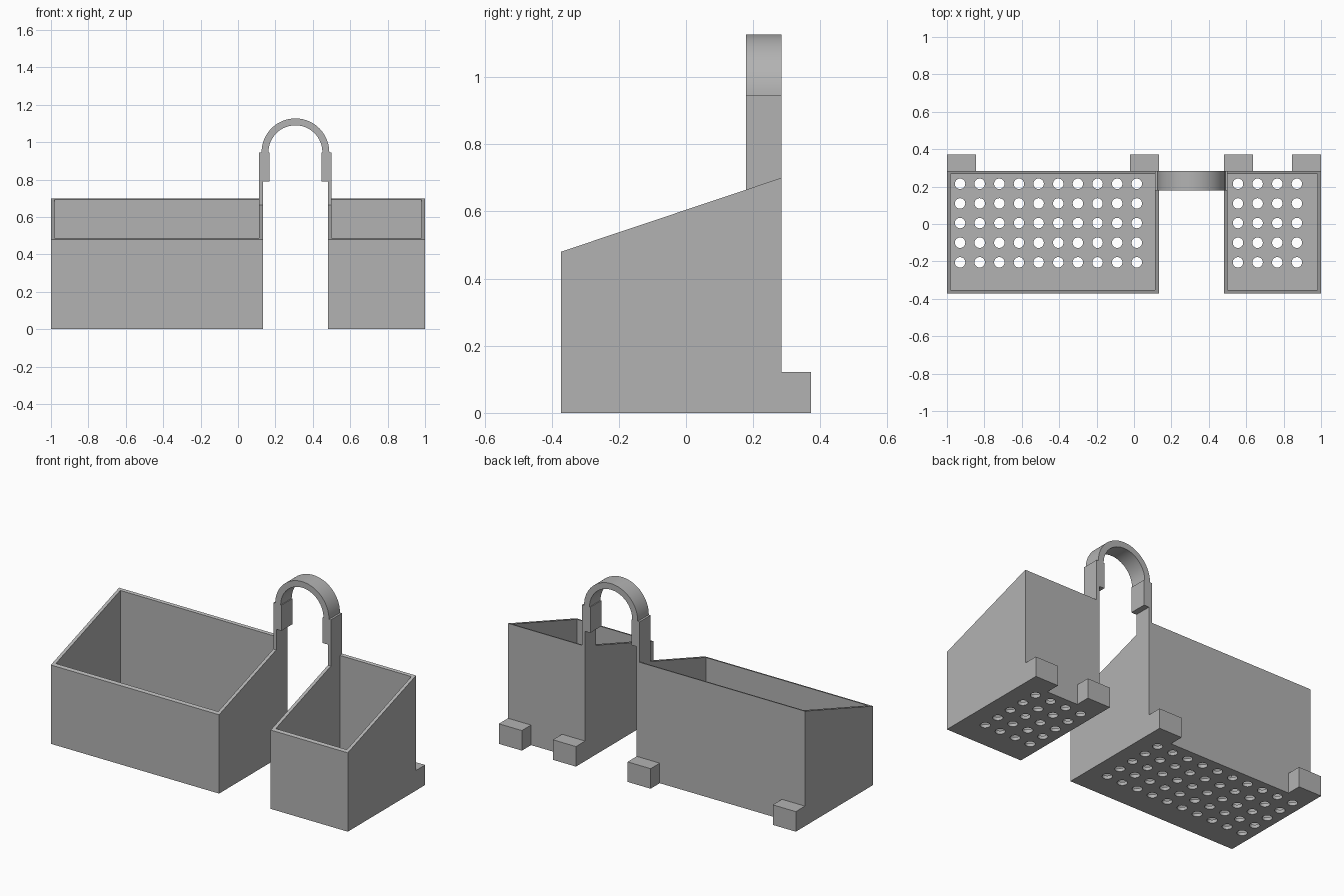
import bpy, bmesh, math
from mathutils import Vector

cube = bpy.data.objects.get("Cube")
if cube:
    bpy.data.objects.remove(cube, do_unlink=True)

grey = bpy.data.materials.new("plain_grey")
grey.use_nodes = True
GREY = (0.45, 0.45, 0.45, 1)
grey.diffuse_color = GREY
grey.node_tree.nodes["Principled BSDF"].inputs["Base Color"].default_value = GREY

# Shared dimensions
FRONT, BACK, FOOT_BACK = -0.372, 0.284, 0.372
LOW, HIGH, WALL = 0.48, 0.70, 0.02
POST_FRONT, SPRING = 0.178, 0.946
ARCH_X = 0.307


def rim(y):
    """Height of the sloping rim at depth y."""
    return LOW + (HIGH - LOW) * (y - FRONT) / (BACK - FRONT)


def add_object(name, bm):
    bmesh.ops.recalc_face_normals(bm, faces=bm.faces[:])
    mesh = bpy.data.meshes.new(name)
    bm.to_mesh(mesh)
    bm.free()
    mesh.materials.append(grey)
    obj = bpy.data.objects.new(name, mesh)
    bpy.context.collection.objects.link(obj)
    return obj


def extrude(name, points, offset):
    """Solid made by sweeping a flat outline along an offset."""
    bm = bmesh.new()
    face = bm.faces.new([bm.verts.new(p) for p in points])
    result = bmesh.ops.extrude_face_region(bm, geom=[face], use_keep_orig=True)
    verts = [g for g in result["geom"] if isinstance(g, bmesh.types.BMVert)]
    bmesh.ops.translate(bm, verts=verts, vec=Vector(offset))
    return add_object(name, bm)


def side_prism(name, x0, x1, outline):
    return extrude(name, [(x0, y, z) for y, z in outline], (x1 - x0, 0, 0))


def block(name, x0, x1, y0, y1, z0, z1):
    return side_prism(name, x0, x1, [(y0, z0), (y1, z0), (y1, z1), (y0, z1)])


def cut(obj, cutter):
    mod = obj.modifiers.new("cut", 'BOOLEAN')
    mod.operation, mod.solver, mod.object = 'DIFFERENCE', 'EXACT', cutter
    bpy.context.view_layer.objects.active = obj
    bpy.ops.object.modifier_apply(modifier=mod.name)
    bpy.data.objects.remove(cutter, do_unlink=True)


def make_bin(name, x0, x1, first_hole, columns):
    """Open sloping bin with a perforated floor."""
    body = side_prism(name, x0, x1, [(FRONT, 0), (BACK, 0), (BACK, HIGH), (FRONT, LOW)])
    cut(body, block("pocket_cutter", x0 + WALL, x1 - WALL,
                    FRONT + WALL, BACK - WALL * 0.8, WALL, 1))
    bm = bmesh.new()
    for i in range(columns):
        for j in range(5):
            ring = bmesh.ops.create_cone(bm, cap_ends=True, segments=24,
                                         radius1=0.028, radius2=0.028, depth=0.1)
            bmesh.ops.translate(bm, verts=ring["verts"],
                                vec=(first_hole + 0.105 * i, 0.215 - 0.105 * j, 0))
    cut(body, add_object("hole_cutter", bm))
    # Rear feet at both ends
    for label, fx in (("right", x0), ("left", x1 - 0.155)):
        block(f"{name}_{label}_foot", fx, fx + 0.155, BACK, FOOT_BACK, 0, 0.122)


make_bin("large_bin", -1, 0.133, -0.93, 10)
make_bin("small_bin", 0.481, 1, 0.556, 4)

# Handle posts rising from the facing walls, with thick lugs under the arch
for label, s in (("right", -1), ("left", 1)):
    a, b = ARCH_X + s * 0.174, ARCH_X + s * 0.194
    side_prism(f"{label}_post", a, b, [(POST_FRONT, rim(POST_FRONT)), (BACK, HIGH),
                                       (BACK, SPRING), (POST_FRONT, SPRING)])
    block(f"{label}_lug", ARCH_X + s * 0.139, a, POST_FRONT, BACK, 0.79, SPRING)

# Semicircular handle arch
STEPS = 40
angles = [math.pi * i / STEPS for i in range(STEPS + 1)]
outline = [(0.181, t) for t in angles] + [(0.144, t) for t in reversed(angles)]
arch = extrude("handle_arch",
               [(ARCH_X + r * math.cos(t), POST_FRONT, SPRING + r * math.sin(t))
                for r, t in outline], (0, BACK - POST_FRONT, 0))
bpy.ops.object.select_all(action='DESELECT')
arch.select_set(True)
bpy.context.view_layer.objects.active = arch
bpy.ops.object.shade_smooth_by_angle(angle=math.radians(30))
